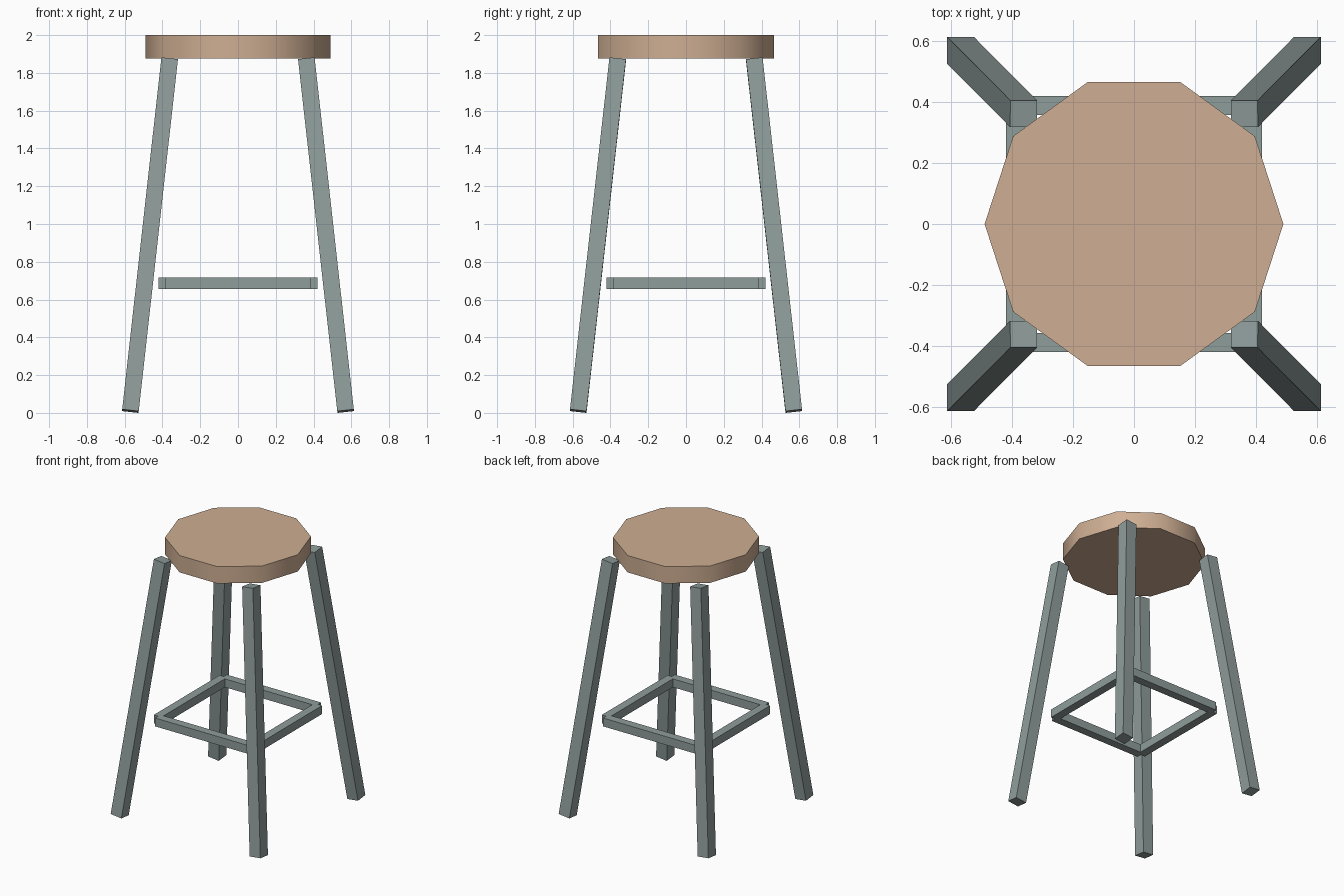
import bpy
import math

if "Cube" in bpy.data.objects:
    bpy.data.objects.remove(bpy.data.objects["Cube"])


def material(name, color):
    mat = bpy.data.materials.new(name)
    mat.diffuse_color = (*color, 1.0)
    mat.use_nodes = True
    mat.node_tree.nodes["Principled BSDF"].inputs["Base Color"].default_value = mat.diffuse_color
    return mat


wood = material("light_wood", (0.62, 0.425, 0.292))
paint = material("grey_green_paint", (0.275, 0.337, 0.328))


def box(name, location, size, rotation=(0, 0, 0)):
    bpy.ops.mesh.primitive_cube_add(size=1, location=location, rotation=rotation)
    obj = bpy.context.object
    obj.name = name
    obj.scale = size
    obj.data.materials.append(paint)
    return obj


# Ten-sided seat with softly shaded rim
bpy.ops.mesh.primitive_cylinder_add(vertices=10, radius=0.49, depth=0.125,
                                    location=(0, 0, 1.9375),
                                    rotation=(0, 0, math.pi / 2))
seat = bpy.context.object
seat.name = "seat"
seat.data.materials.append(wood)
bpy.ops.object.shade_smooth_by_angle(angle=math.radians(45))

# Four square legs splayed outwards on both axes
SPLAY = 0.111
for sy, side in ((-1, "front"), (1, "back")):
    for sx, hand in ((-1, "left"), (1, "right")):
        box(f"{side}_{hand}_leg", (sx * 0.466, sy * 0.466, 0.941),
            (0.088, 0.088, 1.886), (sy * SPLAY, -sx * SPLAY, 0))

# Square footrest frame: bars stop short of the outer corners
for s, side, hand in ((-1, "front", "left"), (1, "back", "right")):
    box(f"{side}_footrest_bar", (0, s * 0.389, 0.686), (0.77, 0.062, 0.062))
    box(f"{hand}_footrest_bar", (s * 0.389, 0, 0.686), (0.062, 0.77, 0.062))
